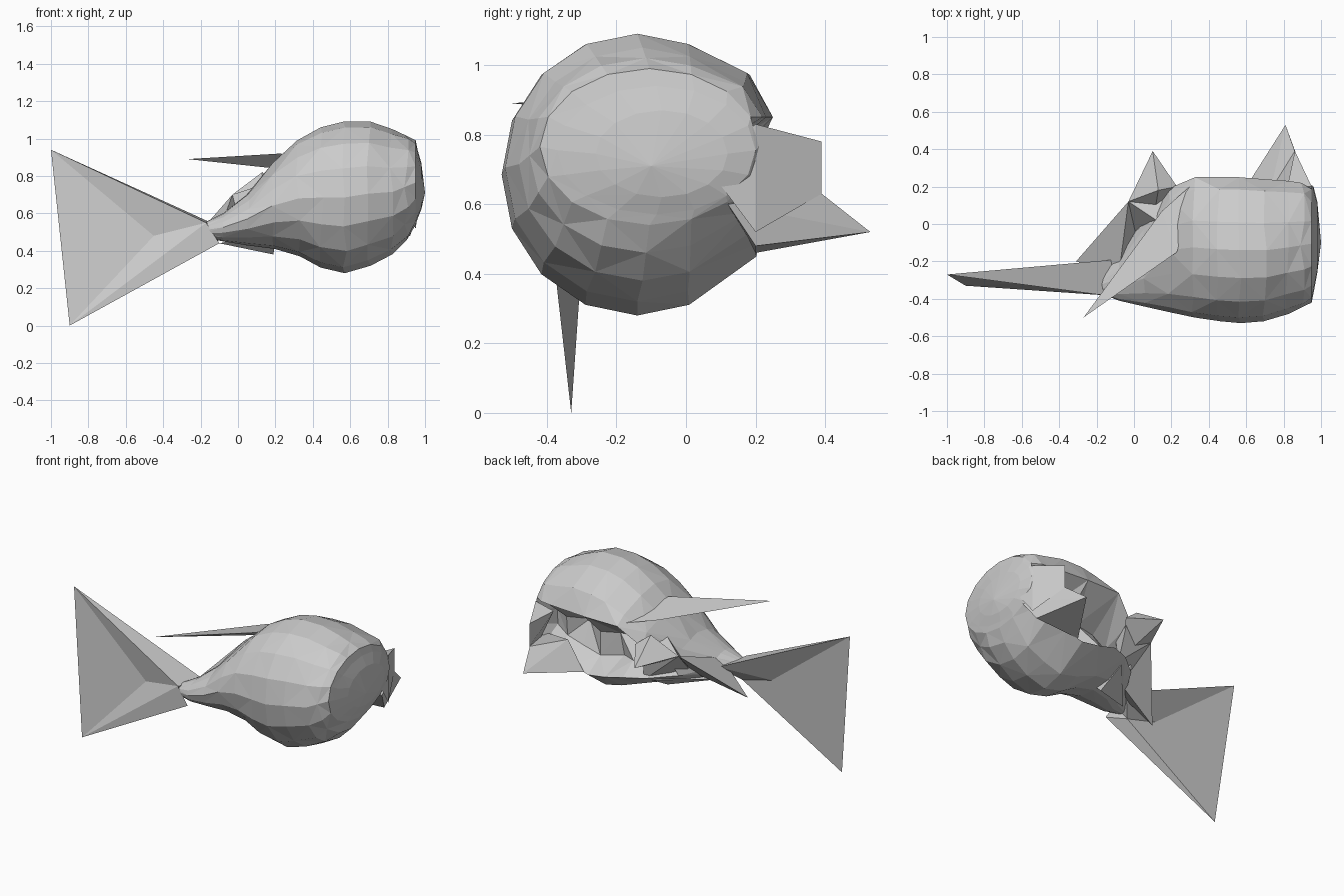
import bpy
import bmesh
import math
import random

random.seed(4)

cube = bpy.data.objects.get("Cube")
if cube:
    bpy.data.objects.remove(cube, do_unlink=True)

# Single stone grey
grey = bpy.data.materials.new("stone_grey")
grey.use_nodes = True
colour = (0.6, 0.6, 0.6, 1)
grey.diffuse_color = colour
grey.node_tree.nodes["Principled BSDF"].inputs["Base Color"].default_value = colour


def finish(name, bm):
    """Turn a bmesh into a flat shaded, triangulated object."""
    bmesh.ops.triangulate(bm, faces=bm.faces[:])
    bmesh.ops.recalc_face_normals(bm, faces=bm.faces[:])
    mesh = bpy.data.meshes.new(name)
    bm.to_mesh(mesh)
    bm.free()
    mesh.materials.append(grey)
    obj = bpy.data.objects.new(name, mesh)
    bpy.context.scene.collection.objects.link(obj)
    return obj


def shard(name, points):
    """Angular solid wrapped around a few corner points."""
    bm = bmesh.new()
    for p in points:
        bm.verts.new(p)
    hull = bmesh.ops.convex_hull(bm, input=bm.verts[:])
    loose = [v for v in hull["geom_interior"] if isinstance(v, bmesh.types.BMVert)]
    bmesh.ops.delete(bm, geom=loose, context="VERTS")
    return finish(name, bm)


# Body sections along x: x, y min, y max, z min, z max
SECTIONS = [
    (-0.18, -0.37, -0.28, 0.47, 0.55),
    (-0.08, -0.41, -0.17, 0.45, 0.60),
    (0.05, -0.44, 0.04, 0.43, 0.71),
    (0.19, -0.47, 0.19, 0.41, 0.87),
    (0.32, -0.50, 0.25, 0.37, 0.99),
    (0.45, -0.52, 0.25, 0.31, 1.06),
    (0.57, -0.53, 0.25, 0.28, 1.09),
    (0.70, -0.52, 0.24, 0.32, 1.09),
    (0.82, -0.48, 0.23, 0.38, 1.05),
    (0.90, -0.45, 0.22, 0.46, 1.02),
    (0.95, -0.42, 0.21, 0.54, 0.99),
    (0.96, -0.37, 0.20, 0.57, 0.94),
    (0.98, -0.26, 0.12, 0.62, 0.87),
]
SIDES = 16
BROW_Z = 0.85

# Body: faceted pod with a hollow in its back
bm = bmesh.new()
rings = []
for x, y0, y1, z0, z1 in SECTIONS:
    yc, zc, ry, rz = (y0 + y1) / 2, (z0 + z1) / 2, (y1 - y0) / 2, (z1 - z0) / 2
    ring = []
    for k in range(SIDES):
        a = math.tau * k / SIDES
        c, s = math.cos(a), math.sin(a)
        if 0.15 < x < 0.92:
            if k in (0, SIDES - 1):        # hollow
                c = random.uniform(0.3, 0.55)
            elif k == 1:                   # brow above the hollow
                c = 1.0
                if x > 0.25:
                    s = (BROW_Z - zc) / rz
            elif k == 2:
                c = 0.83
            elif k == SIDES - 2:           # lip below the hollow
                c, s = 0.88, -0.58
        j = 0.012 if 0 < x < 0.93 else 0
        ring.append(bm.verts.new((x + random.uniform(-j, j), yc + ry * c, zc + rz * s)))
    rings.append(ring)
for i, (lo, hi) in enumerate(zip(rings, rings[1:])):
    for k in range(SIDES):
        n = (k + 1) % SIDES
        if (i + k) % 2:
            bm.faces.new((lo[k], lo[n], hi[n]))
            bm.faces.new((lo[k], hi[n], hi[k]))
        else:
            bm.faces.new((lo[k], lo[n], hi[k]))
            bm.faces.new((lo[n], hi[n], hi[k]))
bm.faces.new(rings[0])
nose = bm.verts.new((1.0, -0.1, 0.71))
for k in range(SIDES):
    bm.faces.new((rings[-1][k], rings[-1][(k + 1) % SIDES], nose))
finish("body", bm)

# Tail: thin upright blade, folded in front, narrowing into the body
top, bottom = (-1, -0.27, 0.94), (-0.9, -0.33, 0)
fold, root = (-0.45, -0.31, 0.48), (-0.2, -0.3, 0.43)
stem = (-0.17, -0.38, 0.55)
shard("tail_blade", [top, bottom, fold, root])
shard("tail_upper_strut", [top, fold, root, stem, (-0.1, -0.19, 0.53)])
shard("tail_lower_strut", [bottom, fold, root, stem, (-0.1, -0.38, 0.44)])

# Side fins and the spike reaching forward from the top
shard("top_spike", [(-0.27, -0.5, 0.89), (0.15, 0.07, 0.87), (0.23, -0.15, 0.92),
                    (0.2, 0, 0.84), (0.32, 0.22, 0.86)])
rear_corner = (-0.03, 0.12, 0.7)
shard("rear_fin", [(-0.31, -0.2, 0.38), rear_corner,
                   (0.02, -0.1, 0.5), (-0.08, -0.26, 0.56)])
shard("rear_wall", [rear_corner, (0.2, 0.17, 0.72), (0.22, 0.12, 0.48),
                    (0.02, -0.1, 0.49), (0.15, 0, 0.76)])
shard("rear_spike", [(0.1, 0.39, 0.69), rear_corner, (0.13, 0.18, 0.82),
                     (0.23, 0.2, 0.74), (0.1, 0, 0.6)])
shard("belly_fin", [(0.19, -0.08, 0.38), (-0.1, -0.22, 0.44),
                    (0.18, 0.1, 0.48), (0.2, -0.2, 0.5)])

# Jagged flaps at the back of the blunt end
flap_corner = (0.86, 0.39, 0.63)
shard("upper_flap", [(0.86, 0.39, 0.78), flap_corner, (0.95, 0.2, 0.83),
                     (0.98, 0.05, 0.72), (0.95, 0.2, 0.52), (0.82, 0.2, 0.8)])
shard("lower_flap", [(0.81, 0.53, 0.52), flap_corner, (0.6, 0.2, 0.46),
                     (0.92, 0.2, 0.48), (0.96, 0.12, 0.6), (0.73, 0.18, 0.63)])
